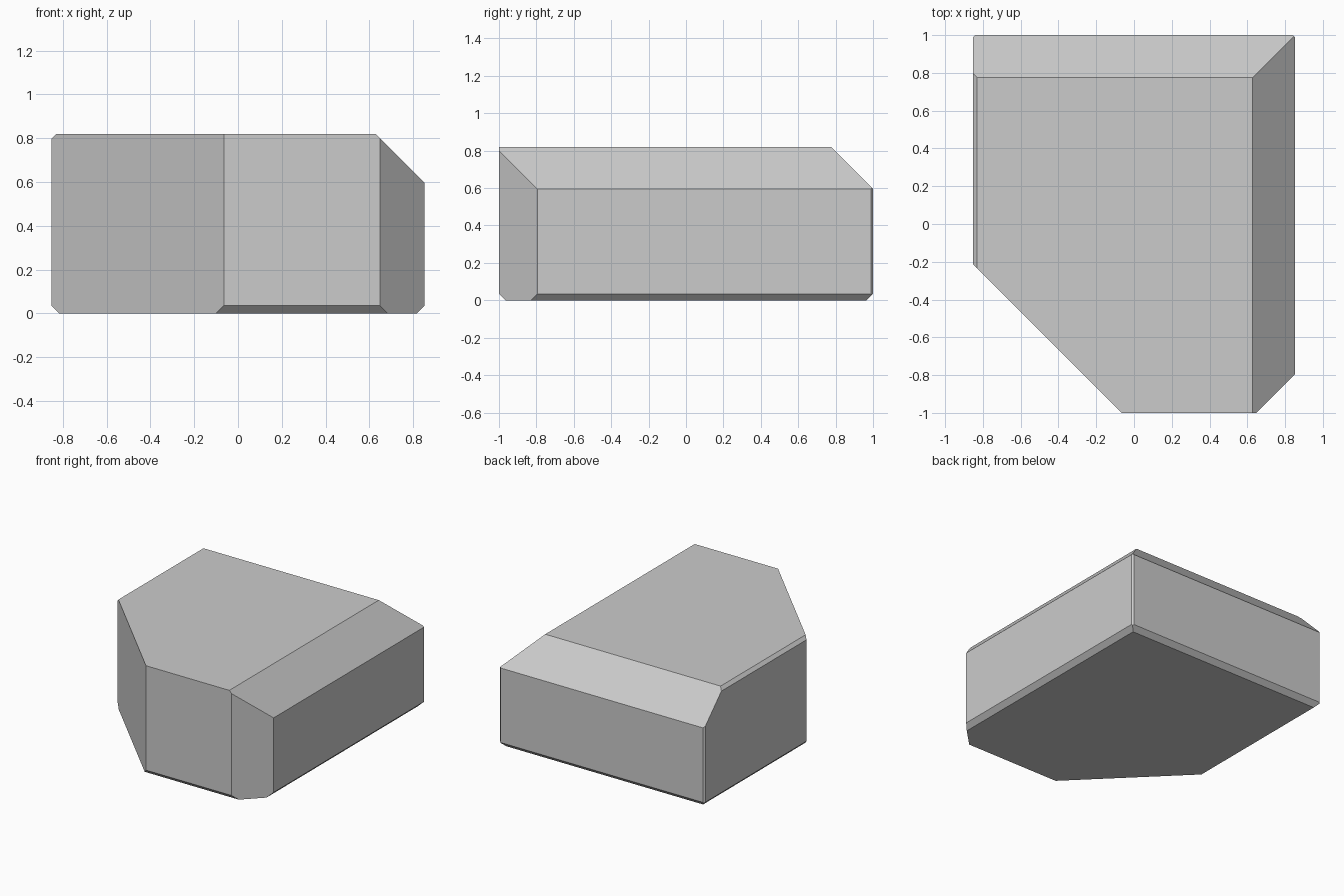
import bpy, bmesh
from mathutils import Vector

if "Cube" in bpy.data.objects:
    bpy.data.objects.remove(bpy.data.objects["Cube"])

W, D, H = 0.853, 1.0, 0.82

# Solid block
bm = bmesh.new()
bmesh.ops.create_cube(bm, size=1)
for v in bm.verts:
    v.co = Vector((v.co.x * 2 * W, v.co.y * 2 * D, (v.co.z + 0.5) * H))


def chamfer(a, b, size):
    """Cut 45 degrees off the box edge shared by the sides facing a and b."""
    a, b = Vector(a), Vector(b)
    corner = Vector(((a + b).x * W, (a + b).y * D, H if (a + b).z > 0 else 0))
    bmesh.ops.bisect_plane(bm, geom=bm.verts[:] + bm.edges[:] + bm.faces[:],
                           plane_co=corner - a * size, plane_no=a + b,
                           clear_outer=True)
    rim = [e for e in bm.edges if e.is_boundary]
    bmesh.ops.contextual_create(bm, geom=rim)


LEFT, RIGHT = (-1, 0, 0), (1, 0, 0)
FRONT, BACK = (0, -1, 0), (0, 1, 0)
UP, DOWN = (0, 0, 1), (0, 0, -1)

# Upright corners
chamfer(LEFT, FRONT, 0.788)
chamfer(RIGHT, FRONT, 0.205)
chamfer(RIGHT, BACK, 0.012)
chamfer(LEFT, BACK, 0.012)

# Top slopes
chamfer(RIGHT, UP, 0.225)
chamfer(BACK, UP, 0.225)
chamfer(LEFT, UP, 0.023)

# Bottom edges
for side in (LEFT, RIGHT, FRONT, BACK):
    chamfer(side, DOWN, 0.035)

bmesh.ops.recalc_face_normals(bm, faces=bm.faces[:])
mesh = bpy.data.meshes.new("chamfered_block")
bm.to_mesh(mesh)
bm.free()
bpy.context.collection.objects.link(bpy.data.objects.new("chamfered_block", mesh))
